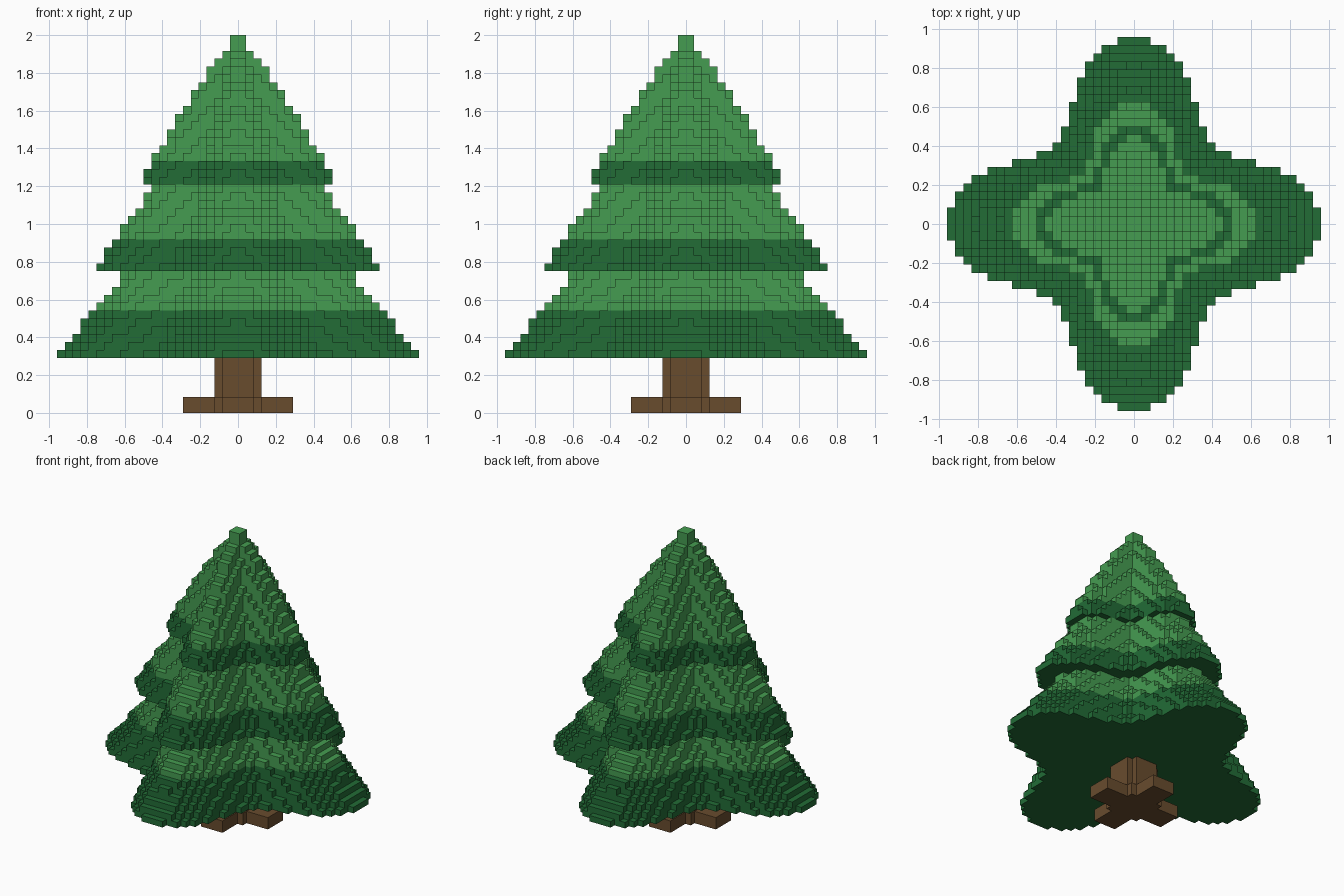
import bpy
import bmesh
import math

UNIT = 1 / 24  # size of one block

if "Cube" in bpy.data.objects:
    bpy.data.objects.remove(bpy.data.objects["Cube"], do_unlink=True)


def make_material(name, rgb):
    mat = bpy.data.materials.new(name)
    mat.use_nodes = True
    color = (*rgb, 1)
    mat.diffuse_color = color
    mat.node_tree.nodes["Principled BSDF"].inputs["Base Color"].default_value = color
    return mat


light_green = make_material("light_green", (0.06, 0.335, 0.083))
dark_green = make_material("dark_green", (0.016, 0.15, 0.037))
brown = make_material("bark_brown", (0.138, 0.072, 0.027))


def layer(inside, z):
    """Blocks of one level whose centres pass the test."""
    span = range(-24, 24)
    return {(x, y, z) for x in span for y in span if inside(x + 0.5, y + 0.5)}


def star(radius):
    """Four-lobed outline, widest along the axes."""
    def inside(x, y):
        lobes = math.cos(4 * math.atan2(y, x))
        return math.hypot(x, y) < radius * (0.795 + 0.205 * lobes)
    return inside


def cross(length, width):
    def inside(x, y):
        x, y = abs(x), abs(y)
        return max(x, y) < length and min(x, y) < width
    return inside


# Foliage tiers: first level, end level, bottom radius, taper, end of dark rim
tiers = {
    "lower_branches": (7, 18, 23.0, 0.83, 13),
    "middle_branches": (18, 29, 18.0, 0.69, 22),
    "upper_branches": (29, 48, 12.45, 0.607, 32),
}
parts = {}
for name, (start, end, radius, taper, rim) in tiers.items():
    blocks = set()
    for z in range(start, end):
        r = radius - taper * (z - start)
        if z > 44:  # pinched tip
            r = max(1.3, r - 0.5)
        blocks |= layer(star(r), z)
    parts[name] = (blocks, [dark_green, light_green], rim)

# Trunk and its crossed stand
trunk = set().union(*(layer(cross(3, 2), z) for z in range(2, 7)))
stand = set().union(*(layer(cross(7, 2), z) | layer(cross(3, 3), z) for z in range(2)))
parts["trunk"] = (trunk, [brown], 7)
parts["crossed_stand"] = (stand, [brown], 7)

solid = set().union(*(p[0] for p in parts.values()))


def build(name, blocks, materials, split):
    """Skin the exposed sides of the blocks; faces from level split up use the second colour."""
    bm = bmesh.new()
    corners = {}

    def vert(p):
        if p not in corners:
            corners[p] = bm.verts.new([c * UNIT for c in p])
        return corners[p]

    for block in sorted(blocks):
        for axis in range(3):
            u, v = (axis + 1) % 3, (axis + 2) % 3
            for side in (0, 1):
                beyond = list(block)
                beyond[axis] += 2 * side - 1
                if tuple(beyond) in solid:
                    continue
                quad = []
                for du, dv in ((0, 0), (1, 0), (1, 1), (0, 1)):
                    p = list(block)
                    p[axis] += side
                    p[u] += du
                    p[v] += dv
                    quad.append(vert(tuple(p)))
                face = bm.faces.new(quad if side else quad[::-1])
                face.material_index = int(block[2] >= split)
    mesh = bpy.data.meshes.new(name)
    bm.to_mesh(mesh)
    bm.free()
    for mat in materials:
        mesh.materials.append(mat)
    bpy.context.collection.objects.link(bpy.data.objects.new(name, mesh))


for name, (blocks, materials, split) in parts.items():
    build(name, blocks, materials, split)
